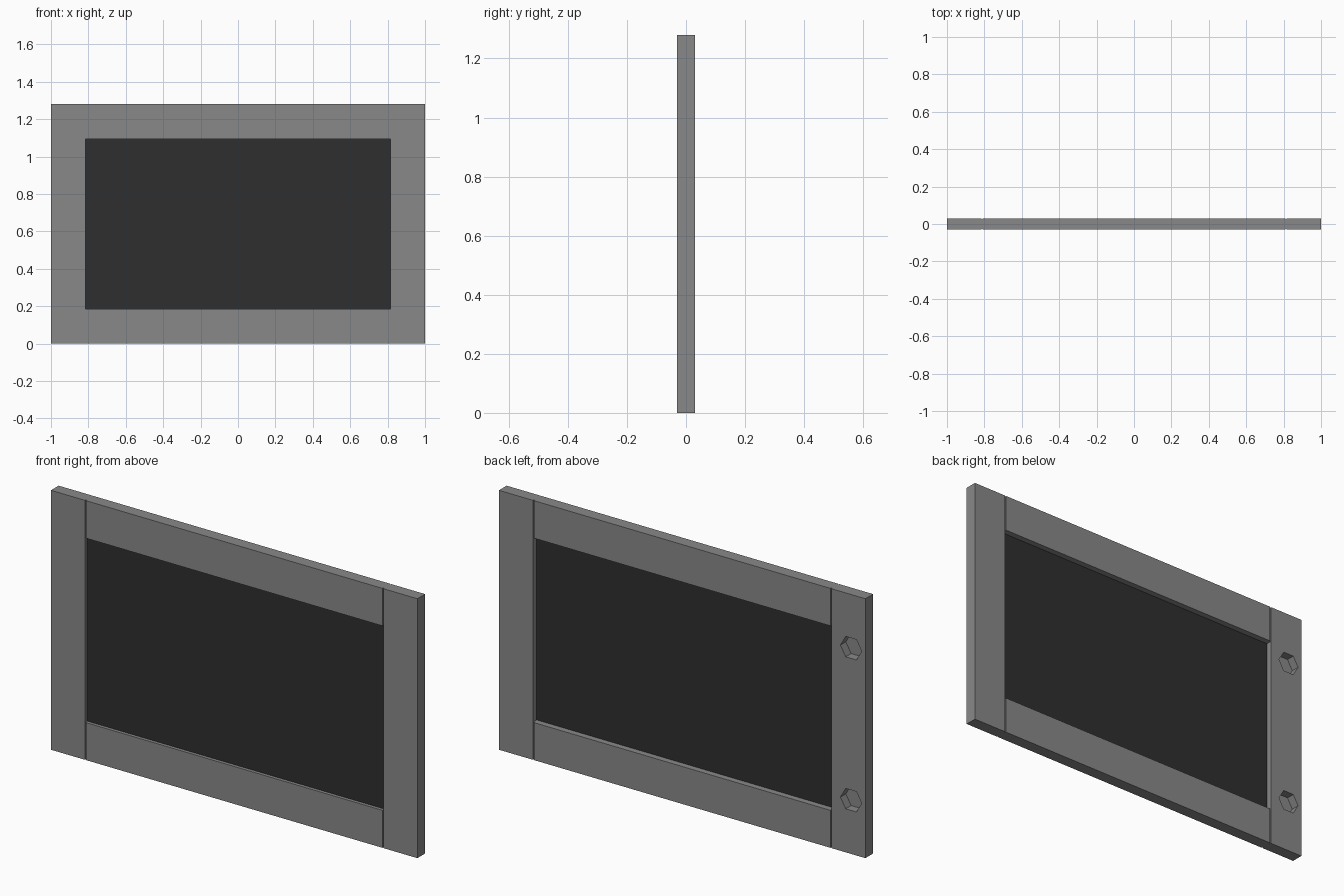
import bpy
from mathutils import Vector

cube = bpy.data.objects.get("Cube")
if cube:
    bpy.data.objects.remove(cube, do_unlink=True)

WIDTH, HEIGHT, THICK = 2.0, 1.28, 0.06
BORDER = 0.185           # width of stiles and rails
GROOVE = 0.006           # seam between stile and rail
GROOVE_DEPTH = 0.005
INNER = WIDTH / 2 - BORDER


def material(name, value):
    mat = bpy.data.materials.new(name)
    mat.use_nodes = True
    colour = (value, value, value, 1)
    mat.diffuse_color = colour
    mat.node_tree.nodes["Principled BSDF"].inputs["Base Color"].default_value = colour
    return mat


grey = material("frame grey", 0.25)
dark = material("panel charcoal", 0.028)


def box(name, low, high, mat):
    low, high = Vector(low), Vector(high)
    bpy.ops.mesh.primitive_cube_add(size=1, location=(low + high) / 2)
    obj = bpy.context.object
    obj.name = name
    obj.scale = high - low
    bpy.ops.object.transform_apply(location=False, rotation=False, scale=True)
    obj.data.materials.append(mat)
    return obj


# Upright stiles, full height
half = THICK / 2
stiles = {}
for side, sign in (("left", 1), ("right", -1)):
    x = sorted((sign * INNER, sign * WIDTH / 2))
    stiles[side] = box(side + "_stile", (x[0], -half, 0), (x[1], half, HEIGHT), grey)

# Rails, each with a slightly thinner tongue showing in the seams
for place, z in (("bottom", 0), ("top", HEIGHT - BORDER)):
    end = INNER - GROOVE
    box(place + "_rail", (-end, -half, z), (end, half, z + BORDER), grey)
    core = half - GROOVE_DEPTH
    for side, sign in (("left", 1), ("right", -1)):
        x = sorted((sign * end, sign * INNER))
        box(f"{place}_{side}_tongue", (x[0], -core, z), (x[1], core, z + BORDER), grey)

# Thin infill panel set into the frame
lip = 0.004
box("infill_panel", (-INNER - lip, -0.014, BORDER - lip),
    (INNER + lip, 0.0, HEIGHT - BORDER + lip), dark)

# Six-sided blind hinge holes in the back of the right stile
BORE_DEPTH = 0.042
for name, z in (("lower", 0.265), ("upper", HEIGHT - 0.265)):
    bpy.ops.mesh.primitive_cylinder_add(
        vertices=6, radius=0.058, depth=2 * BORE_DEPTH,
        location=(-0.922, half, z), rotation=(1.5708, 0, 0))
    cutter = bpy.context.object
    cutter.name = name + "_hinge_cutter"
    # Turn the corners to point sideways
    cutter.rotation_euler = (1.5708, 0.5236, 0)
    cutter.hide_render = True
    cutter.data.materials.append(grey)
    bpy.context.view_layer.update()
    stile = stiles["right"]
    cut = stile.modifiers.new(name + " hinge hole", "BOOLEAN")
    cut.operation = "DIFFERENCE"
    cut.solver = "EXACT"
    cut.object = cutter
    bpy.context.view_layer.objects.active = stile
    bpy.ops.object.modifier_apply(modifier=cut.name)
    bpy.data.objects.remove(cutter, do_unlink=True)
